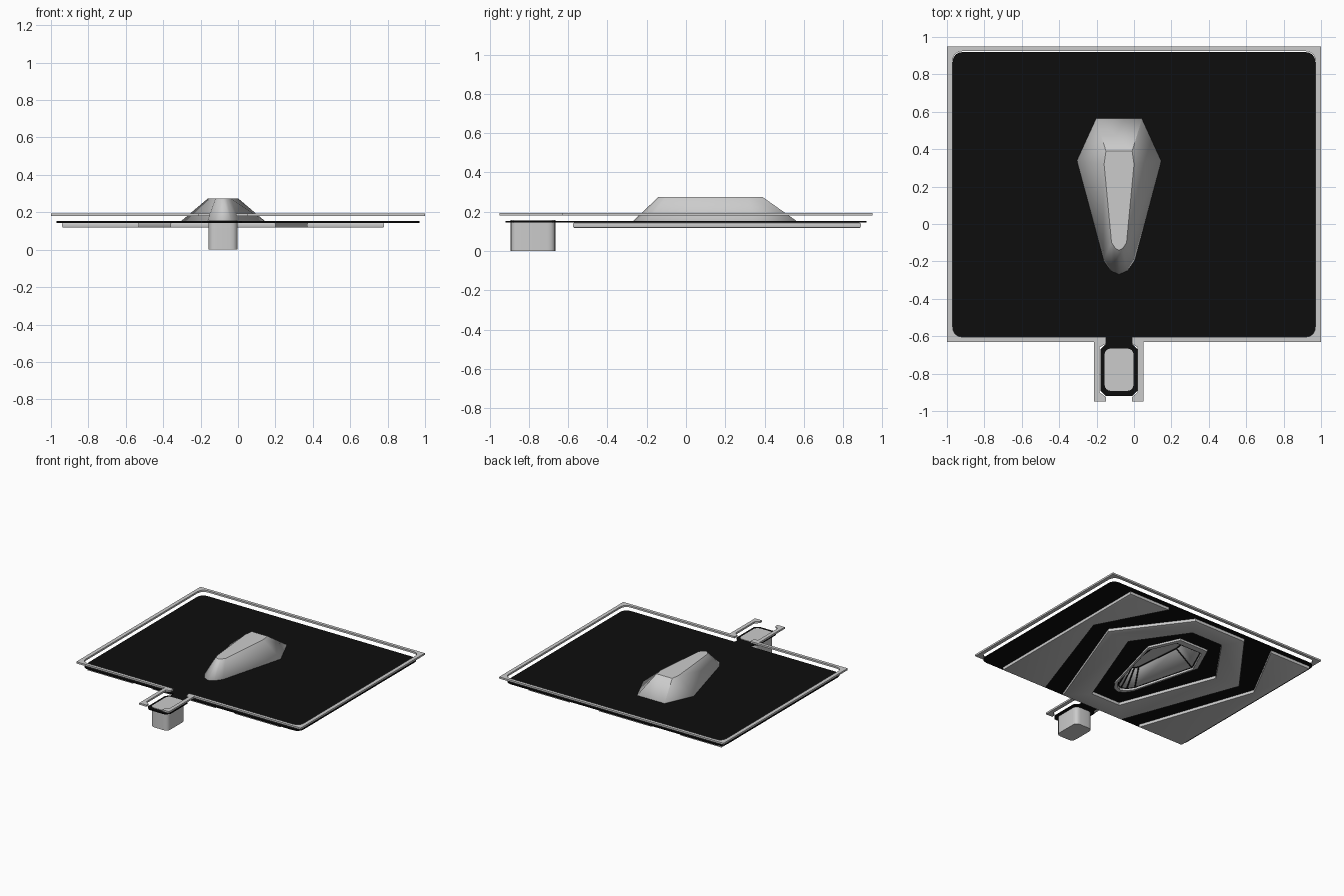
import bpy, bmesh, math
from mathutils import Vector

if "Cube" in bpy.data.objects:
    bpy.data.objects.remove(bpy.data.objects["Cube"], do_unlink=True)

CX = -0.08  # symmetry line of the hump, panels and peg


def material(name, value):
    m = bpy.data.materials.new(name)
    m.use_nodes = True
    colour = (value, value, value, 1)
    m.diffuse_color = colour
    m.node_tree.nodes["Principled BSDF"].inputs["Base Color"].default_value = colour
    return m


GREY = material("light grey", 0.6)
BLACK = material("black", 0.004)


def rounded(points, steps=4):
    """Outline whose points may carry a corner radius as third value."""
    out = []
    n = len(points)
    for i, p in enumerate(points):
        c = Vector(p[:2])
        if len(p) == 2:
            out.append(c)
            continue
        a = c + (Vector(points[i - 1][:2]) - c).normalized() * p[2]
        b = c + (Vector(points[(i + 1) % n][:2]) - c).normalized() * p[2]
        for k in range(steps + 1):
            t = k / steps
            out.append(a * (1 - t) ** 2 + c * 2 * t * (1 - t) + b * t * t)
    return out


def mirrored(half):
    """Closed outline from (offset from CX, y) points on one side."""
    right = [Vector((CX + x, y)) for x, y in half]
    left = [Vector((CX - x, y)) for x, y in reversed(half) if x > 0]
    return right + left


def scaled(outline, factor):
    c = sum(outline, Vector((0, 0))) / len(outline)
    return [c + (p - c) * factor for p in outline]


def smooth(obj, angle=30):
    bpy.ops.object.select_all(action="DESELECT")
    obj.select_set(True)
    bpy.context.view_layer.objects.active = obj
    bpy.ops.object.shade_smooth_by_angle(angle=math.radians(angle))


def add_mesh(name, mesh, mat):
    mesh.name = name
    mesh.materials.clear()
    mesh.materials.append(mat)
    obj = bpy.data.objects.new(name, mesh)
    bpy.context.collection.objects.link(obj)
    return obj


def plate(name, outlines, z0, z1, mat, bevel=0.0):
    """Flat plate: first outline is the rim, the others are holes."""
    curve = bpy.data.curves.new(name, "CURVE")
    curve.dimensions = "2D"
    curve.fill_mode = "BOTH"
    curve.extrude = (z1 - z0) / 2 - bevel
    curve.bevel_depth = bevel
    curve.bevel_resolution = 1
    curve.offset = -bevel
    for outline in outlines:
        s = curve.splines.new("POLY")
        s.points.add(len(outline) - 1)
        for p, q in zip(s.points, outline):
            p.co = (q.x, q.y, 0, 1)
        s.use_cyclic_u = True
    temp = bpy.data.objects.new(name + "_curve", curve)
    bpy.context.collection.objects.link(temp)
    deps = bpy.context.evaluated_depsgraph_get()
    mesh = bpy.data.meshes.new_from_object(temp.evaluated_get(deps))
    bpy.data.objects.remove(temp, do_unlink=True)
    bm = bmesh.new()
    bm.from_mesh(mesh)
    bmesh.ops.translate(bm, verts=bm.verts, vec=(0, 0, (z0 + z1) / 2))
    bmesh.ops.remove_doubles(bm, verts=bm.verts, dist=0.0001)
    bmesh.ops.recalc_face_normals(bm, faces=bm.faces)
    bm.to_mesh(mesh)
    bm.free()
    obj = add_mesh(name, mesh, mat)
    smooth(obj)
    return obj


def loft(name, lower, upper, z0, z1, mat):
    """Sloped shell, open below."""
    bm = bmesh.new()
    a = [bm.verts.new((p.x, p.y, z0)) for p in lower]
    b = [bm.verts.new((p.x, p.y, z1)) for p in upper]
    n = len(a)
    for i in range(n):
        j = (i + 1) % n
        bm.faces.new((a[i], a[j], b[j], b[i]))
    bm.faces.new(b)
    bmesh.ops.recalc_face_normals(bm, faces=bm.faces)
    if max(bm.faces, key=lambda f: f.calc_center_median().z).normal.z < 0:
        bmesh.ops.reverse_faces(bm, faces=bm.faces)
    mesh = bpy.data.meshes.new(name)
    bm.to_mesh(mesh)
    bm.free()
    return add_mesh(name, mesh, mat)


# Raised hollow hump
base = mirrored([(0.125, 0.57), (0.23, 0.34), (0.085, -0.2), (0.045, -0.255), (0, -0.275)])
top = mirrored([(0.07, 0.39), (0.08, 0.32), (0.04, -0.1), (0.02, -0.13), (0, -0.14)])
hump = loft("hump", base, top, 0.148, 0.275, GREY)
shell = hump.modifiers.new("shell", "SOLIDIFY")
shell.thickness = 0.01
shell.offset = -1
smooth(hump, 35)

# Thin black seams lining the inside of the hump
seams = loft("hump_inner_seams", scaled(base, 0.92), scaled(top, 0.92), 0.14, 0.262, BLACK)
wire = seams.modifiers.new("wire", "WIREFRAME")
wire.thickness = 0.01
wire.use_boundary = False

# Grey lip under the hump
plate("hump_lip", [scaled(base, 1.04), scaled(base, 0.94)], 0.128, 0.146, GREY)

# Black sheet with neck and tongue
sheet = rounded([
    (-0.97, -0.605, 0.06), (-0.15, -0.605), (-0.15, -0.64), (-0.18, -0.67),
    (-0.18, -0.89), (-0.15, -0.92), (-0.01, -0.92), (0.02, -0.89),
    (0.02, -0.67), (-0.01, -0.64), (-0.01, -0.605), (0.97, -0.605, 0.06),
    (0.97, 0.92, 0.06), (-0.97, 0.92, 0.06)])
plate("black_sheet", [sheet, scaled(base, 0.97)], 0.144, 0.153, BLACK)

# Floating border frame with an open clip around the tongue
frame = rounded([
    (-0.215, -0.95), (-0.215, -0.63), (-1, -0.63), (-1, 0.95), (1, 0.95), (1, -0.63),
    (0.05, -0.63), (0.05, -0.95), (-0.01, -0.95), (-0.01, -0.925), (0.02, -0.9),
    (0.02, -0.66), (-0.01, -0.64), (-0.01, -0.605), (0.97, -0.605, 0.06),
    (0.97, 0.925, 0.06), (-0.97, 0.925, 0.06), (-0.97, -0.605, 0.06),
    (-0.15, -0.605), (-0.15, -0.64), (-0.185, -0.66), (-0.185, -0.9),
    (-0.15, -0.925), (-0.15, -0.95)])
plate("border_frame", [frame], 0.18, 0.194, GREY)

# Peg through the tongue
peg = rounded([(-0.158, -0.893, 0.04), (-0.002, -0.893, 0.04),
               (-0.002, -0.665, 0.04), (-0.158, -0.665, 0.04)])
plate("peg", [peg], 0, 0.157, GREY)

# Underside panels: middle ring and two outer wings
ring_out = mirrored([(0.235, 0.89), (0.63, 0.36), (0.28, -0.575)])
ring_in = mirrored([(0.14, 0.74), (0.42, 0.34), (0.13, -0.42)])
plate("underside_ring", [ring_out, ring_in], 0.118, 0.144, GREY, 0.006)
for side, name in ((1, "left"), (-1, "right")):
    wing = [Vector((CX + side * x, y)) for x, y in
            [(0.86, 0.89), (0.49, 0.89), (0.77, 0.36), (0.45, -0.575), (0.86, -0.575)]]
    plate("underside_wing_" + name, [wing], 0.118, 0.144, GREY, 0.006)
